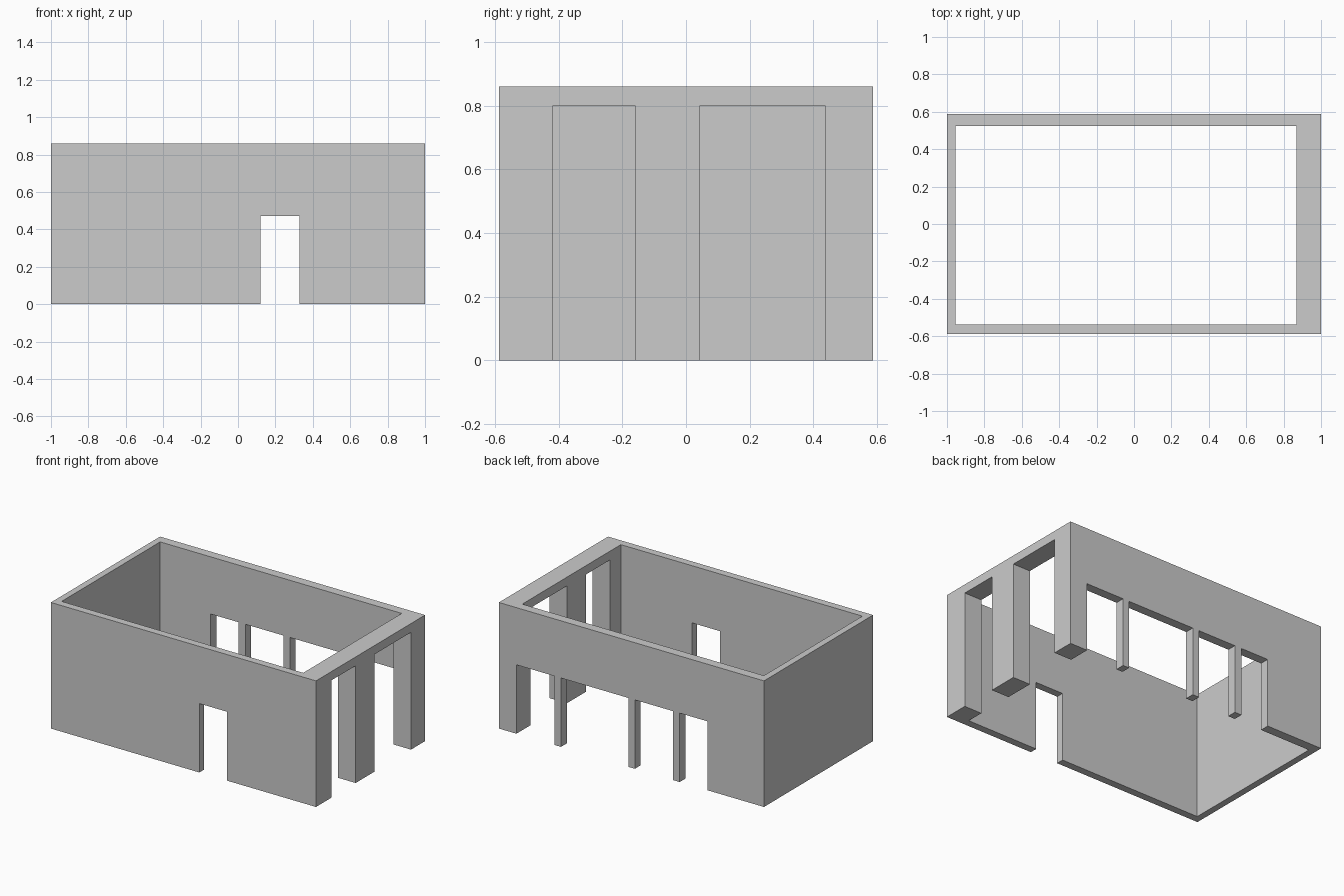
import bpy
import bmesh
from mathutils import Vector

if "Cube" in bpy.data.objects:
    bpy.data.objects.remove(bpy.data.objects["Cube"])

X, Y, H = 1.0, 0.588, 0.86                # outer half sizes and wall height
IX0, IX1, IY0, IY1 = -0.955, 0.868, -0.537, 0.525   # inner room faces
LOW, TALL, E = 0.47, 0.80, 0.1            # opening heights, cutter overshoot


def box(name, lo, hi):
    lo, hi = Vector(lo), Vector(hi)
    bm = bmesh.new()
    bmesh.ops.create_cube(bm, size=1)
    for v in bm.verts:
        v.co = (lo + hi) / 2 + v.co * (hi - lo)
    mesh = bpy.data.meshes.new(name)
    bm.to_mesh(mesh)
    bm.free()
    obj = bpy.data.objects.new(name, mesh)
    bpy.context.collection.objects.link(obj)
    return obj


def cut(target, lo, hi):
    cutter = box("cutter", lo, hi)
    cutter.hide_render = True
    mod = target.modifiers.new("opening", 'BOOLEAN')
    mod.operation = 'DIFFERENCE'
    mod.solver = 'EXACT'
    mod.object = cutter
    bpy.context.view_layer.objects.active = target
    bpy.ops.object.modifier_apply(modifier=mod.name)
    bpy.data.objects.remove(cutter)


# Open-topped, floorless room shell
walls = box("room_walls", (-X, -Y, 0), (X, Y, H))
cut(walls, (IX0, IY0, -E), (IX1, IY1, H + E))

# Front doorway
cut(walls, (0.12, -Y - E, -E), (0.33, IY0 + E, LOW))

# Two tall openings in the thick right wall
for y0, y1 in ((-0.418, -0.16), (0.044, 0.436)):
    cut(walls, (IX1 - E, y0, -E), (X + E, y1, TALL))

# Back wall: row of openings separated by three slim posts
for x0, x1 in ((-0.574, -0.364), (-0.312, -0.026), (0.024, 0.532), (0.58, IX1)):
    cut(walls, (x0, IY1 - E, -E), (x1, Y + E, LOW))
